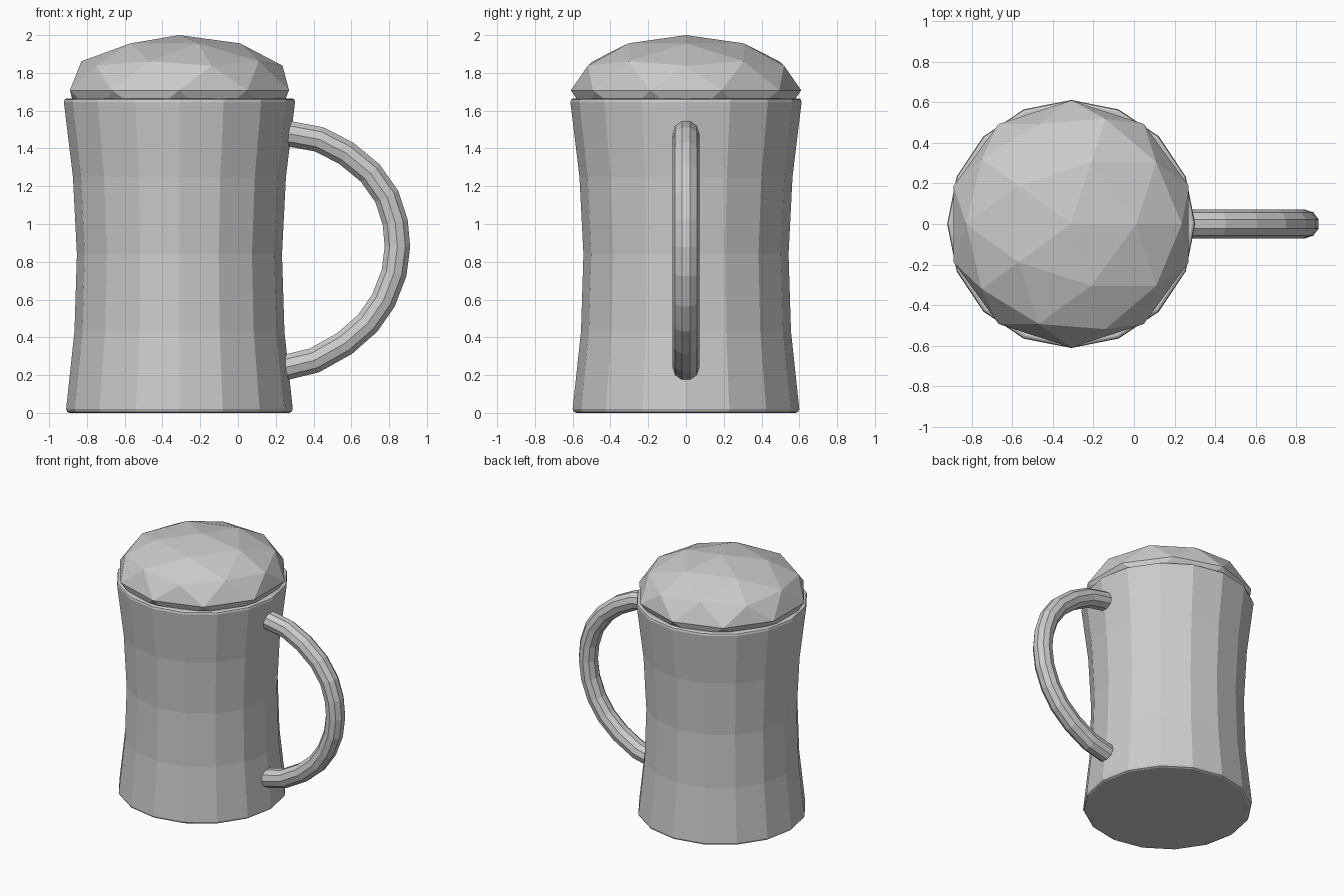
import bpy, bmesh
from math import cos, sin, pi

if "Cube" in bpy.data.objects:
    bpy.data.objects.remove(bpy.data.objects["Cube"])

CX = -0.31  # mug axis


def mesh_object(name, bm):
    bmesh.ops.recalc_face_normals(bm, faces=bm.faces)
    me = bpy.data.meshes.new(name)
    bm.to_mesh(me)
    bm.free()
    ob = bpy.data.objects.new(name, me)
    bpy.context.collection.objects.link(ob)
    return ob


# Waisted 16-sided mug body with small rounded rims
profile = [(0.582, 0), (0.594, 0.006), (0.60, 0.02), (0.556, 0.43), (0.543, 0.84),
           (0.564, 1.25), (0.612, 1.645), (0.608, 1.659), (0.597, 1.665)]
SIDES = 16
bm = bmesh.new()
rings = [[bm.verts.new((r * cos(2 * pi * i / SIDES), r * sin(2 * pi * i / SIDES), z))
          for i in range(SIDES)] for r, z in profile]
for a, b in zip(rings, rings[1:]):
    for i in range(SIDES):
        j = (i + 1) % SIDES
        bm.faces.new((a[i], a[j], b[j], b[i]))
bm.faces.new(rings[0][::-1])
bm.faces.new(rings[-1])
mesh_object("mug_body", bm).location.x = CX

# Foam: flattened low-poly icosphere sunk into the rim
bm = bmesh.new()
bmesh.ops.create_icosphere(bm, subdivisions=2, radius=1)
bmesh.ops.scale(bm, vec=(0.61, 0.61, 0.292), verts=bm.verts)
mesh_object("foam", bm).location = (CX, 0, 1.708)

# Handle: faceted tube along a D-shaped path, ends buried in the body
path = [(0.20, 1.48), (0.28, 1.476), (0.43, 1.448), (0.572, 1.375), (0.70, 1.27),
        (0.788, 1.145), (0.832, 1.01), (0.844, 0.88), (0.826, 0.74), (0.77, 0.595),
        (0.687, 0.475), (0.565, 0.368), (0.405, 0.278), (0.26, 0.243), (0.18, 0.24)]
cu = bpy.data.curves.new("handle", 'CURVE')
cu.dimensions = '3D'
cu.bevel_depth = 0.071
cu.bevel_resolution = 3
cu.use_fill_caps = True
sp = cu.splines.new('POLY')
sp.points.add(len(path) - 1)
for p, (x, z) in zip(sp.points, path):
    p.co = (x, 0, z, 1)
sp.use_smooth = False
handle = bpy.data.objects.new("handle", cu)
bpy.context.collection.objects.link(handle)
bpy.context.view_layer.objects.active = handle
handle.select_set(True)
bpy.ops.object.convert(target='MESH')
